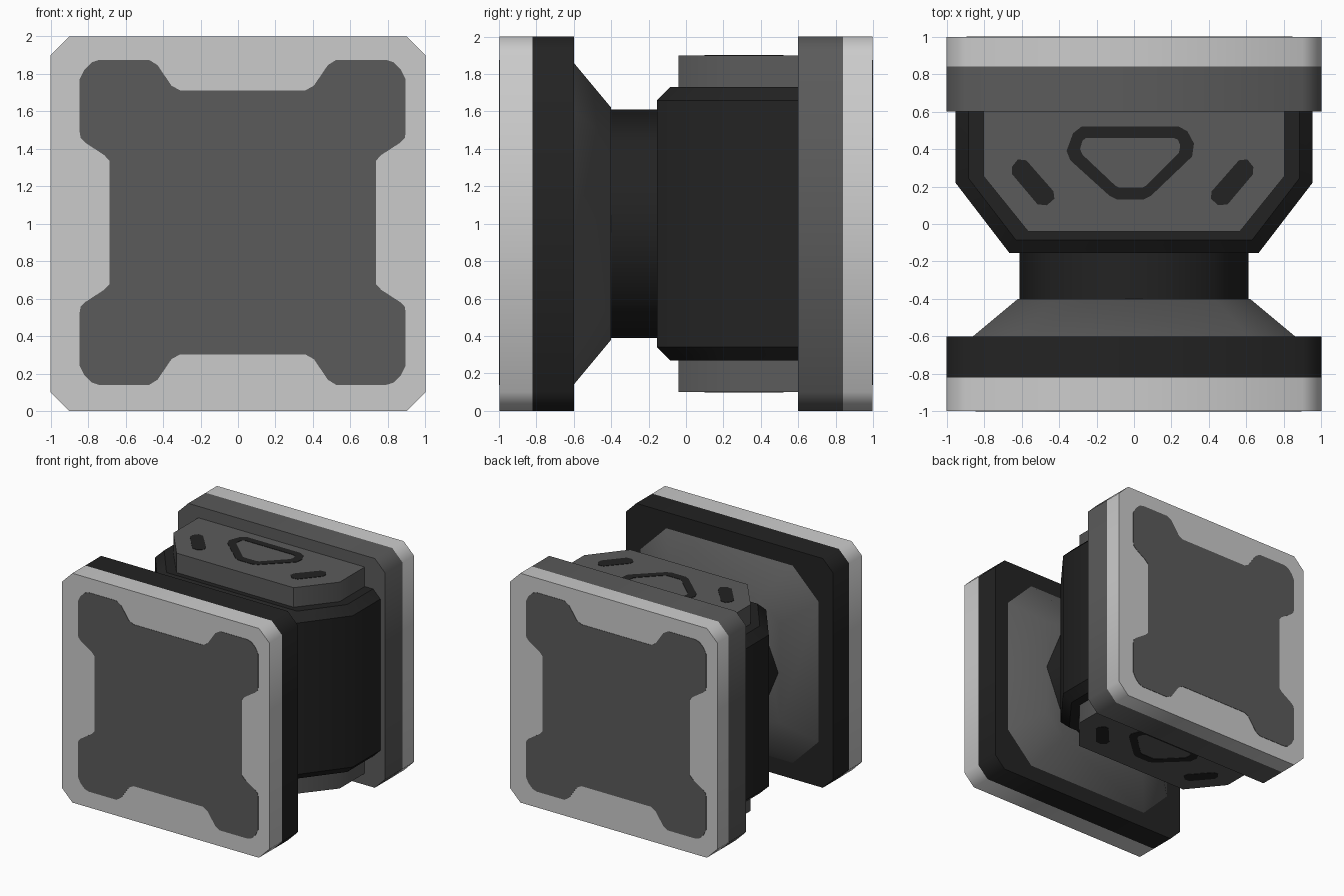
import bpy, bmesh, math

if "Cube" in bpy.data.objects:
    bpy.data.objects.remove(bpy.data.objects["Cube"])


def material(name, v):
    m = bpy.data.materials.new(name)
    m.diffuse_color = (v, v, v, 1)
    m.use_nodes = True
    m.node_tree.nodes["Principled BSDF"].inputs["Base Color"].default_value = m.diffuse_color
    return m


LIGHT = material("light_grey", 0.60)
MID = material("mid_grey", 0.105)
DARK = material("near_black", 0.0165)


def finish(name, bm, mat, angle=30):
    bmesh.ops.recalc_face_normals(bm, faces=bm.faces)
    me = bpy.data.meshes.new(name)
    bm.to_mesh(me)
    bm.free()
    me.materials.append(mat)
    me.shade_smooth()
    me.set_sharp_from_angle(angle=math.radians(angle))
    ob = bpy.data.objects.new(name, me)
    bpy.context.collection.objects.link(ob)
    return ob


def place(axis, p, d):
    # axis y: profile is (x, z); axis z: profile is (x, y)
    return (p[0], d, p[1]) if axis == "y" else (p[0], p[1], d)


def loft(name, axis, a, pts_a, b, pts_b, mat, angle=30, chamfer=0):
    bm = bmesh.new()
    va = [bm.verts.new(place(axis, p, a)) for p in pts_a]
    vb = [bm.verts.new(place(axis, p, b)) for p in pts_b]
    caps = [bm.faces.new(va), bm.faces.new(vb)]
    n = len(va)
    for i in range(n):
        j = (i + 1) % n
        bm.faces.new((va[i], va[j], vb[j], vb[i]))
    if chamfer:
        bmesh.ops.recalc_face_normals(bm, faces=bm.faces)
        edges = [e for c in caps for e in c.edges]
        bmesh.ops.bevel(bm, geom=edges, offset=chamfer, segments=1,
                        profile=0.5, affect="EDGES")
    return finish(name, bm, mat, angle)


def prism(name, axis, a, b, pts, mat, angle=30, chamfer=0):
    return loft(name, axis, a, pts, b, pts, mat, angle, chamfer)


def ring(name, a, b, outer, inner, mat):
    # flat frame between two outlines with equal point counts
    bm = bmesh.new()
    loops = [[bm.verts.new(place("z", p, d)) for p in pts]
             for d, pts in ((a, outer), (b, outer), (b, inner), (a, inner))]
    n = len(outer)
    for k in range(4):
        p, q = loops[k], loops[(k + 1) % 4]
        for i in range(n):
            j = (i + 1) % n
            bm.faces.new((p[i], p[j], q[j], q[i]))
    return finish(name, bm, mat)


def cut_square(h, c):
    # square of half size h, corners cut by c, centred at z = 1
    k = h - c
    return [(x, z + 1) for x, z in ((h, -k), (h, k), (k, h), (-k, h),
                                    (-h, k), (-h, -k), (-k, -h), (k, -h))]


def mirrored(half):
    # close a right-hand half outline across x = 0
    return half + [(-x, y) for x, y in reversed(half)]


# End plates, each in two colour layers
square = cut_square(1.0, 0.1)
prism("front_plate_face", "y", -0.997, -0.82, square, LIGHT, 50)
prism("front_plate_backing", "y", -0.82, -0.6, square, DARK, 50)
prism("rear_plate_backing", "y", 0.6, 0.84, square, MID, 50)
prism("rear_plate_face", "y", 0.84, 0.997, square, LIGHT, 50)

# Four-lobed inlay on both plates, slightly off centre
quarter = [(0.712, 0.33), (0.74, 0.36), (0.84, 0.425), (0.865, 0.45),
           (0.87, 0.48), (0.87, 0.765), (0.845, 0.815), (0.805, 0.855),
           (0.765, 0.868), (0.50, 0.868), (0.455, 0.84), (0.38, 0.73),
           (0.335, 0.705)]
upper = quarter + [(-x, z) for x, z in reversed(quarter)]
lobes = upper + [(x, -z) for x, z in reversed(upper)]
for name, y, s in (("front_inlay", -1, 1), ("rear_inlay", 1, -1)):
    prism(name, "y", y * 0.995, y,
          [(s * (x + 0.025), z + 1.007) for x, z in lobes], MID)

# Tapered collar and eight-sided neck
loft("collar", "y", -0.6, cut_square(0.86, 0.25), -0.4,
     cut_square(0.62, 0.19), MID, 36)
octagon = [(0.61 * math.cos(i * math.pi / 4), 1 + 0.61 * math.sin(i * math.pi / 4))
           for i in range(8)]
prism("neck", "y", -0.42, -0.14, octagon, DARK, 50)

# Main body with chamfered rims, its rear end sunk in the rear plate
body = mirrored([(0.665, -0.155), (0.953, 0.22), (0.953, 0.7)])
prism("body", "z", 0.27, 1.73, body, DARK, 40, 0.07)

# Raised pads above and below, with dark markings
pad = mirrored([(0.565, -0.04), (0.803, 0.255), (0.803, 0.62)])
tri_out = [(-0.28, 0.52), (0.24, 0.52), (0.285, 0.495), (0.32, 0.43),
           (0.31, 0.36), (0.09, 0.15), (0.05, 0.13), (-0.09, 0.13),
           (-0.13, 0.15), (-0.34, 0.34), (-0.36, 0.39), (-0.325, 0.485)]
tri_in = [(-0.255, 0.46), (0.21, 0.46), (0.235, 0.45), (0.247, 0.42),
          (0.24, 0.38), (0.065, 0.205), (0.045, 0.195), (-0.08, 0.195),
          (-0.10, 0.205), (-0.275, 0.37), (-0.288, 0.40), (-0.275, 0.445)]
slot = [(0.605, 0.345), (0.56, 0.34), (0.415, 0.175), (0.41, 0.135),
        (0.45, 0.10), (0.50, 0.105), (0.635, 0.265), (0.637, 0.305)]
for side, s in (("upper", 1), ("lower", -1)):
    def z(h):
        return 1 + s * h
    prism(side + "_pad", "z", z(0.7), z(0.9), pad, MID, 40)
    ring(side + "_triangle_mark", z(0.898), z(0.903),
         [(s * x, y) for x, y in tri_out], [(s * x, y) for x, y in tri_in], DARK)
    prism(side + "_right_slot", "z", z(0.898), z(0.903), slot, DARK)
    prism(side + "_left_slot", "z", z(0.898), z(0.903),
          [(-x - 0.015, y) for x, y in slot], DARK)
